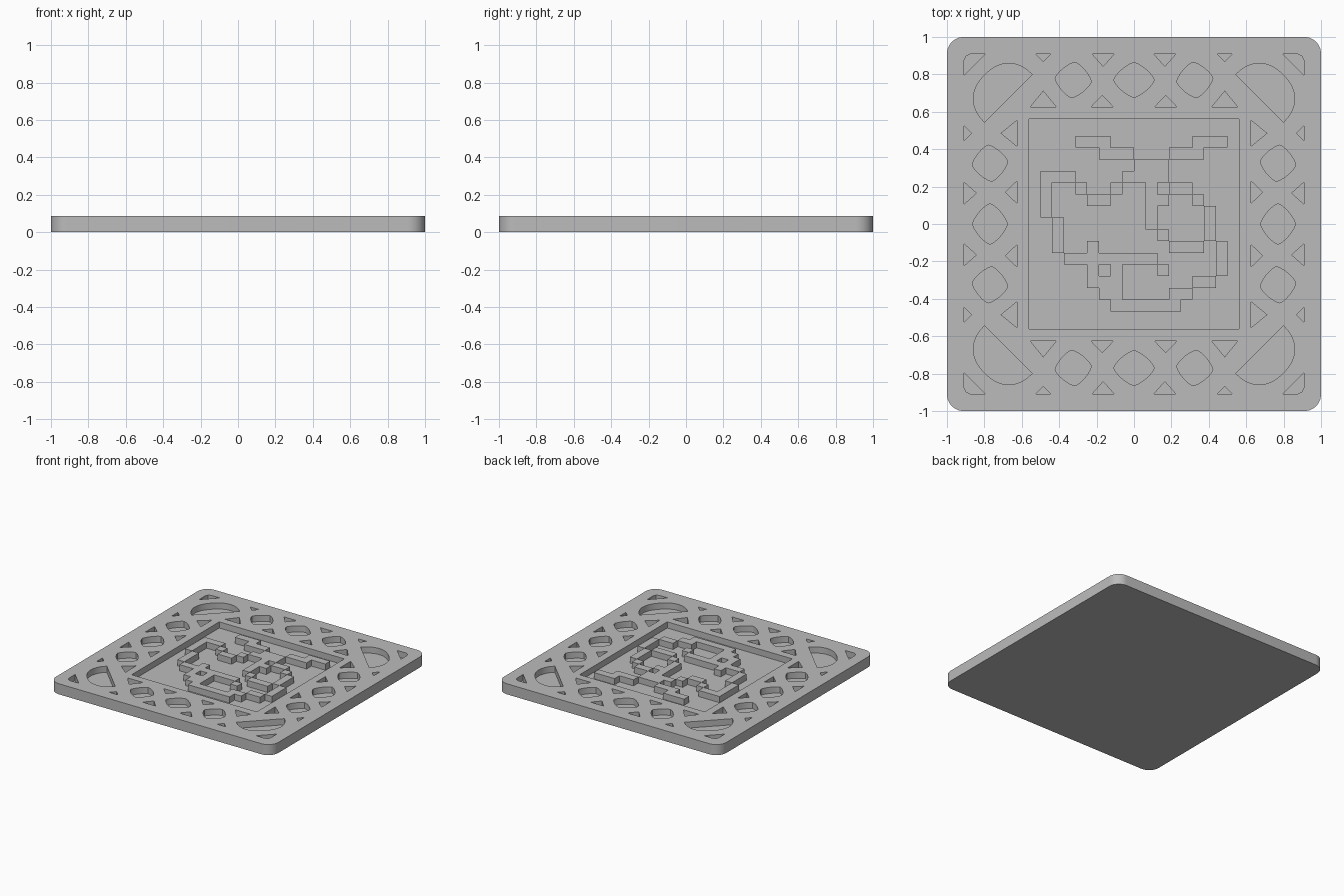
import bpy, bmesh
from math import sin, cos, pi, radians, copysign
from mathutils import Matrix, Vector

TOP, FLOOR, CELL = 0.086, 0.036, 0.0625

if "Cube" in bpy.data.objects:
    bpy.data.objects.remove(bpy.data.objects["Cube"])

grey = bpy.data.materials.new("plain_grey")
grey.use_nodes = True
colour = (0.5, 0.5, 0.5, 1)
grey.diffuse_color = colour
grey.node_tree.nodes["Principled BSDF"].inputs["Base Color"].default_value = colour


def make_object(name, bm):
    bmesh.ops.recalc_face_normals(bm, faces=bm.faces)
    mesh = bpy.data.meshes.new(name)
    bm.to_mesh(mesh)
    bm.free()
    mesh.materials.append(grey)
    obj = bpy.data.objects.new(name, mesh)
    bpy.context.collection.objects.link(obj)
    return obj


def prism(bm, outline, low, high):
    """Extrude a flat outline between two heights."""
    face = bm.faces.new([bm.verts.new((p[0], p[1], low)) for p in outline])
    new = bmesh.ops.extrude_face_region(bm, geom=[face], use_keep_orig=True)["geom"]
    verts = [v for v in new if isinstance(v, bmesh.types.BMVert)]
    bmesh.ops.translate(bm, verts=verts, vec=(0, 0, high - low))


def rounded_square(half, radius, steps=10):
    points = []
    for quarter in range(4):
        turn = Matrix.Rotation(quarter * pi / 2, 2)
        for i in range(steps + 1):
            a = pi / 2 * i / steps
            points.append(turn @ Vector((half - radius + radius * cos(a),
                                         half - radius + radius * sin(a))))
    return points


def soft_shape(x, y, a, b, power, tilt=0.0, sweep=2 * pi, steps=32):
    """Superellipse, or half of one when sweep is pi."""
    turn = Matrix.Rotation(radians(tilt), 2)
    count = steps if sweep > pi else steps + 1
    points = []
    for i in range(count):
        t = sweep * i / steps
        c, s = cos(t), sin(t)
        points.append(Vector((x, y)) + turn @ Vector((
            a * copysign(abs(c) ** (2 / power), c),
            b * copysign(abs(s) ** (2 / power), s))))
    return points


def triangle(x, half, base, tip):
    return [Vector((x - half, base)), Vector((x + half, base)), Vector((x, tip))]


# Border pockets along one edge: diamonds, triangles and a corner drop
edge = [soft_shape(0, 0.77, 0.108, 0.093, 1.35),
        soft_shape(-0.672, 0.672, 0.18, 0.177, 2.3, 45, pi)]
for side in (-1, 1):
    edge += [soft_shape(side * 0.325, 0.77, 0.097, 0.095, 1.35, side * 6),
             triangle(side * 0.485, 0.07, 0.625, 0.71),
             triangle(side * 0.17, 0.06, 0.625, 0.688),
             triangle(side * 0.485, 0.04, 0.908, 0.868),
             triangle(side * 0.165, 0.058, 0.908, 0.843)]
edge.append([Vector(p) for p in ((-0.908, 0.797), (-0.797, 0.908), (-0.875, 0.908),
                                 (-0.898, 0.898), (-0.908, 0.875))])

cut = bmesh.new()
prism(cut, rounded_square(0.563, 0.005, 2), FLOOR, TOP + 0.05)
for quarter in range(4):
    turn = Matrix.Rotation(quarter * pi / 2, 2)
    for outline in edge:
        prism(cut, [turn @ p for p in outline], FLOOR, TOP + 0.05)
cutter = make_object("pocket_cutter", cut)
cutter.hide_render = True

# Plate with rounded corners and the pockets cut in
body = bmesh.new()
prism(body, rounded_square(1.0, 0.09), 0, TOP)
plate = make_object("tile_plate", body)
mod = plate.modifiers.new("pockets", 'BOOLEAN')
mod.operation, mod.solver, mod.object = 'DIFFERENCE', 'EXACT', cutter
bpy.context.view_layer.objects.active = plate
plate.select_set(True)
bpy.ops.object.modifier_apply(modifier=mod.name)
bpy.data.objects.remove(cutter)
bpy.ops.object.shade_smooth_by_angle(angle=radians(30))

# Raised blocky outline in the central recess
rows = ["...###.......###",
        ".....###...###..",
        "........###.....",
        "###....####.....",
        "#..#..#..#.##...",
        "#...##...##..#..",
        "#........#....#.",
        ".#.......#....#.",
        ".#........#...#.",
        ".#..#......###.#",
        "..########.....#",
        "....#.#...#....#",
        "....###......##.",
        ".....##....##...",
        "......######...."]
relief = bmesh.new()
corners = {}


def corner(col, row):
    if (col, row) not in corners:
        corners[col, row] = relief.verts.new(
            ((col - 8) * CELL, 0.471 - row * CELL, FLOOR - 0.006))
    return corners[col, row]


for r, line in enumerate(rows):
    for c, mark in enumerate(line):
        if mark == "#":
            relief.faces.new([corner(c, r + 1), corner(c + 1, r + 1),
                              corner(c + 1, r), corner(c, r)])
new = bmesh.ops.extrude_face_region(relief, geom=relief.faces[:], use_keep_orig=True)["geom"]
bmesh.ops.translate(relief, vec=(0, 0, TOP - FLOOR + 0.006),
                    verts=[v for v in new if isinstance(v, bmesh.types.BMVert)])
bmesh.ops.recalc_face_normals(relief, faces=relief.faces)
bmesh.ops.dissolve_limit(relief, angle_limit=radians(1),
                         verts=relief.verts, edges=relief.edges)
make_object("raised_outline", relief)
